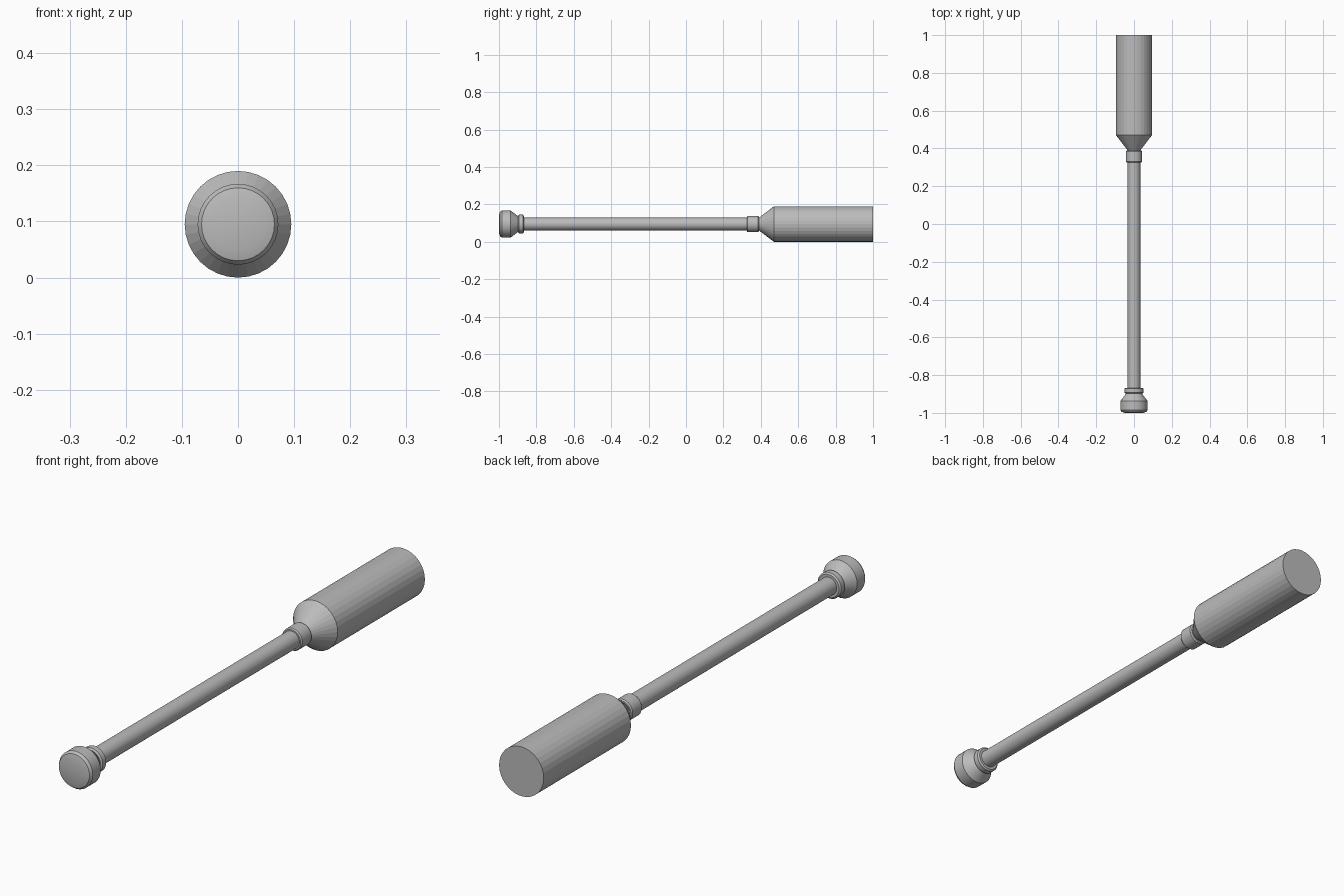
import bpy, bmesh, math
from mathutils import Matrix

cube = bpy.data.objects.get("Cube")
if cube:
    bpy.data.objects.remove(cube, do_unlink=True)

AXIS_Z = 0.095

metal = bpy.data.materials.new("plain_grey")
metal.use_nodes = True
grey = (0.5, 0.5, 0.5, 1)
metal.diffuse_color = grey
metal.node_tree.nodes["Principled BSDF"].inputs["Base Color"].default_value = grey


def lathe(name, profile, sides=32, smooth=True):
    """Closed solid turned around the long y axis from (y, radius) points."""
    bm = bmesh.new()
    rings = []
    for y, r in profile:
        rings.append([bm.verts.new((r * math.cos(a), y, r * math.sin(a)))
                      for a in (2 * math.pi * i / sides for i in range(sides))])
    for a, b in zip(rings, rings[1:]):
        for i in range(sides):
            j = (i + 1) % sides
            bm.faces.new((a[i], a[j], b[j], b[i]))
    bm.faces.new(rings[0])
    bm.faces.new(rings[-1])
    bmesh.ops.recalc_face_normals(bm, faces=bm.faces)
    bmesh.ops.transform(bm, matrix=Matrix.Translation((0, 0, AXIS_Z)), verts=bm.verts)
    mesh = bpy.data.meshes.new(name)
    bm.to_mesh(mesh)
    bm.free()
    mesh.materials.append(metal)
    obj = bpy.data.objects.new(name, mesh)
    bpy.context.collection.objects.link(obj)
    if smooth:
        bpy.ops.object.select_all(action="DESELECT")
        obj.select_set(True)
        bpy.context.view_layer.objects.active = obj
        bpy.ops.object.shade_smooth_by_angle(angle=math.radians(30))
    return obj


# Long handle
lathe("shaft", [(-0.92, 0.034), (0.41, 0.034)])

# Flared pommel with a slightly domed end
lathe("pommel", [(-1.0, 0.047), (-0.995, 0.065), (-0.985, 0.072),
                 (-0.937, 0.072), (-0.898, 0.042)])

# Raised rings at both ends of the handle
lathe("pommel_ring", [(-0.898, 0.044), (-0.893, 0.05), (-0.872, 0.05), (-0.867, 0.044)])
lathe("head_collar", [(0.325, 0.039), (0.33, 0.043), (0.385, 0.043), (0.39, 0.039)])

# Heavy cylindrical head with a conical shoulder
lathe("head", [(0.385, 0.03), (0.47, 0.095), (1.0, 0.095)], smooth=False)
